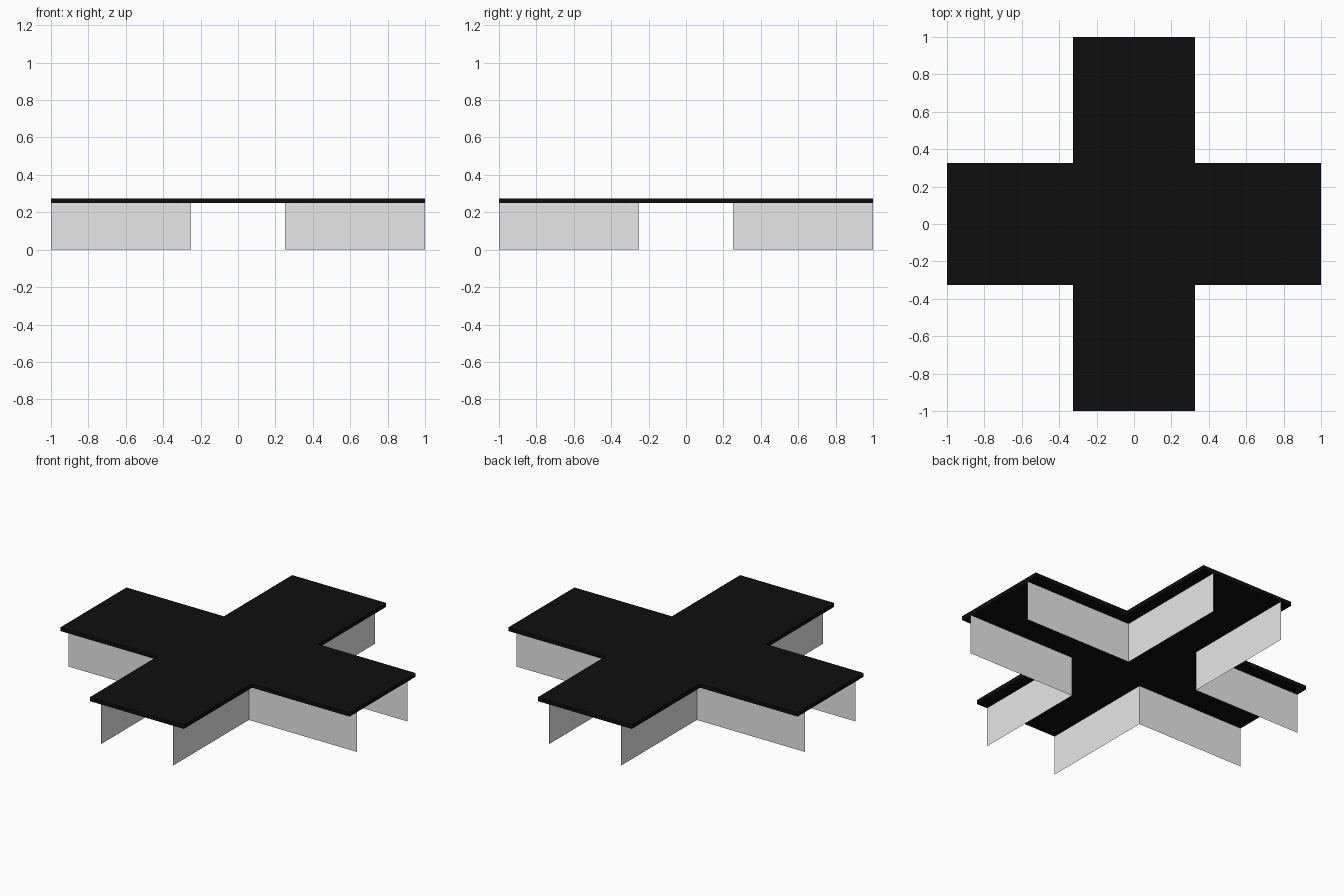
import bpy, bmesh

if "Cube" in bpy.data.objects:
    bpy.data.objects.remove(bpy.data.objects["Cube"])

ARM = 0.325     # half width of each deck arm
WALL = 0.25     # wall offset from the centre lines
Z0, Z1 = 0.25, 0.275


def material(name, v):
    m = bpy.data.materials.new(name)
    m.diffuse_color = (v, v, v, 1)
    m.use_nodes = True
    m.node_tree.nodes["Principled BSDF"].inputs["Base Color"].default_value = m.diffuse_color
    return m


def finish(name, bm, mat):
    me = bpy.data.meshes.new(name)
    bm.to_mesh(me)
    bm.free()
    me.materials.append(mat)
    ob = bpy.data.objects.new(name, me)
    bpy.context.collection.objects.link(ob)
    return ob


black = material("black", 0.0045)
grey = material("light grey", 0.8)

# Cross-shaped deck: one outer corner profile turned four times, then extruded
bm = bmesh.new()
outline = []
x, y = 1, ARM
corner = [(1, ARM), (ARM, ARM), (ARM, 1)]
for i in range(4):
    outline += corner
    corner = [(-py, px) for px, py in corner]
face = bm.faces.new([bm.verts.new((px, py, Z0)) for px, py in outline])
top = bmesh.ops.extrude_face_region(bm, geom=[face], use_keep_orig=True)["geom"]
bmesh.ops.translate(bm, vec=(0, 0, Z1 - Z0),
                    verts=[v for v in top if isinstance(v, bmesh.types.BMVert)])
bmesh.ops.recalc_face_normals(bm, faces=bm.faces)
finish("cross_deck", bm, black)

# L-shaped thin walls under the deck, one in each inner corner
for name, sx, sy in (("back_right", 1, 1), ("back_left", -1, 1),
                     ("front_left", -1, -1), ("front_right", 1, -1)):
    bm = bmesh.new()
    path = [(sx, sy * WALL), (sx * WALL, sy * WALL), (sx * WALL, sy)]
    if sx * sy < 0:
        path.reverse()
    low = [bm.verts.new((px, py, 0)) for px, py in path]
    high = [bm.verts.new((px, py, Z0)) for px, py in path]
    for i in range(2):
        bm.faces.new((low[i + 1], low[i], high[i], high[i + 1]))
    finish(name + "_corner_wall", bm, grey)
